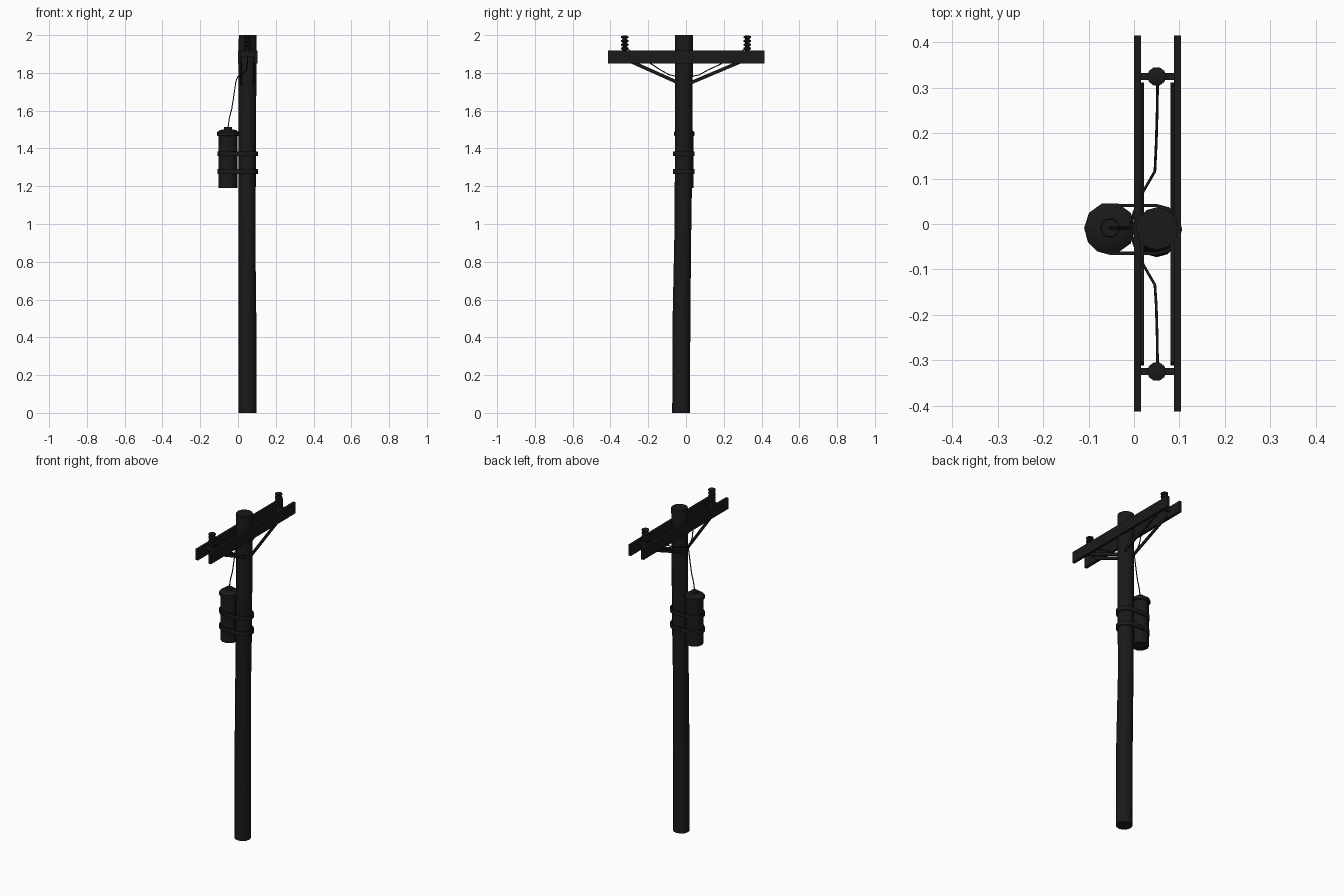
import bpy, bmesh
from math import cos, sin, pi
from mathutils import Vector

if "Cube" in bpy.data.objects:
    bpy.data.objects.remove(bpy.data.objects["Cube"])

dark = bpy.data.materials.new("dark_paint")
dark.diffuse_color = (0.01, 0.01, 0.01, 1)
dark.use_nodes = True
dark.node_tree.nodes["Principled BSDF"].inputs["Base Color"].default_value = dark.diffuse_color


def finish(name, bm, smooth=True):
    bmesh.ops.recalc_face_normals(bm, faces=bm.faces)
    me = bpy.data.meshes.new(name)
    bm.to_mesh(me)
    bm.free()
    ob = bpy.data.objects.new(name, me)
    bpy.context.collection.objects.link(ob)
    me.materials.append(dark)
    if smooth:
        bpy.ops.object.select_all(action='DESELECT')
        ob.select_set(True)
        bpy.context.view_layer.objects.active = ob
        bpy.ops.object.shade_smooth_by_angle(angle=0.75)
    return ob


def bridge(bm, a, b):
    n = len(a)
    for i in range(n):
        bm.faces.new((a[i], a[(i + 1) % n], b[(i + 1) % n], b[i]))


def stack(name, sections, sides):
    """Capped round body from (x, y, z, radius) sections."""
    bm = bmesh.new()
    rings = [[bm.verts.new((x + r * cos(2 * pi * i / sides),
                            y + r * sin(2 * pi * i / sides), z))
              for i in range(sides)] for x, y, z, r in sections]
    for a, b in zip(rings, rings[1:]):
        bridge(bm, a, b)
    bm.faces.new(rings[0])
    bm.faces.new(rings[-1])
    return finish(name, bm)


def beam(name, p, q, wx, h):
    """Rectangular bar from p to q."""
    p, q = Vector(p), Vector(q)
    d = (q - p).normalized()
    ref = Vector((1, 0, 0)) if abs(d.x) < 0.9 else Vector((0, 1, 0))
    u = (ref - d * ref.dot(d)).normalized()
    v = d.cross(u)
    bm = bmesh.new()
    ends = [[bm.verts.new(c + u * (s * wx / 2) + v * (t * h / 2))
             for s, t in ((-1, -1), (1, -1), (1, 1), (-1, 1))] for c in (p, q)]
    bridge(bm, *ends)
    for e in ends:
        bm.faces.new(e)
    return finish(name, bm, False)


def wire(name, pts, r=0.003):
    cu = bpy.data.curves.new(name, 'CURVE')
    cu.dimensions = '3D'
    cu.bevel_depth = r
    cu.bevel_resolution = 1
    cu.use_fill_caps = True
    sp = cu.splines.new('POLY')
    sp.points.add(len(pts) - 1)
    for pt, co in zip(sp.points, pts):
        pt.co = (*co, 1)
    ob = bpy.data.objects.new(name, cu)
    bpy.context.collection.objects.link(ob)
    cu.materials.append(dark)


# slightly crooked pole
stack("pole", [(.050, -.026, 0, .047), (.050, -.024, .5, .047),
               (.047, -.017, .95, .0445), (.049, -.013, 1.3, .046),
               (.051, -.010, 2.0, .047)], 12)

# transformer can with lid and bushing
TX, TY = -.053, -.009
stack("transformer", [(TX, TY, z, r) for z, r in (
    (1.19, .050), (1.465, .050), (1.468, .057), (1.487, .057),
    (1.498, .042), (1.501, .021), (1.514, .020))], 10)

# straps around transformer and pole
for k, z in enumerate((1.277, 1.372)):
    bm = bmesh.new()
    loops = []
    for r, dz in ((.056, -.013), (.056, .013), (.049, .013), (.049, -.013)):
        loop = []
        for cx, start in ((.050, -pi / 2), (TX, pi / 2)):
            for i in range(7):
                a = start + pi * i / 6
                loop.append(bm.verts.new((cx + r * cos(a), -.012 + r * sin(a), z + dz)))
        loops.append(loop)
    for i in range(4):
        bridge(bm, loops[i], loops[(i + 1) % 4])
    finish(f"strap_{k + 1}", bm)

# twin crossarms
for side, x in (("left", .0075), ("right", .096)):
    beam(f"crossarm_{side}", (x, -.413, 1.885), (x, .415, 1.885), .016, .068)

for s, tag in ((1, "back"), (-1, "front")):
    # diagonal braces
    for side, x in (("left", .018), ("right", .084)):
        beam(f"brace_{side}_{tag}", (x, s * .308, 1.867),
             (x, s * .02 - .008, 1.742), .008, .018)
    # spacer and ribbed insulator
    y = s * .325
    beam(f"spacer_{tag}", (.01, y, 1.9), (.093, y, 1.9), .016, .030)
    prof = [(1.905, .012)]
    for i in range(4):
        z = 1.921 + i * .020
        prof += [(z, .012), (z + .004, .021), (z + .012, .021), (z + .016, .012)]
    stack(f"insulator_{tag}", [(.05, y, z, r) for z, r in prof], 10)
    # wire from pole side to insulator
    o = -.009
    wire(f"arm_wire_{tag}", [(-.008, o, 1.765), (.000, s * .035 + o, 1.78),
                             (.020, s * .08 + o, 1.79), (.046, s * .125 + o, 1.815),
                             (.049, s * .18, 1.845), (.051, s * .25, 1.885),
                             (.052, s * .315, 1.93)])

# drop wire to the transformer
wire("drop_wire", [(TX, TY, 1.51), (-.046, TY, 1.56), (-.033, TY, 1.61),
                   (-.022, TY, 1.68), (-.012, TY, 1.75), (-.007, TY, 1.768)])
